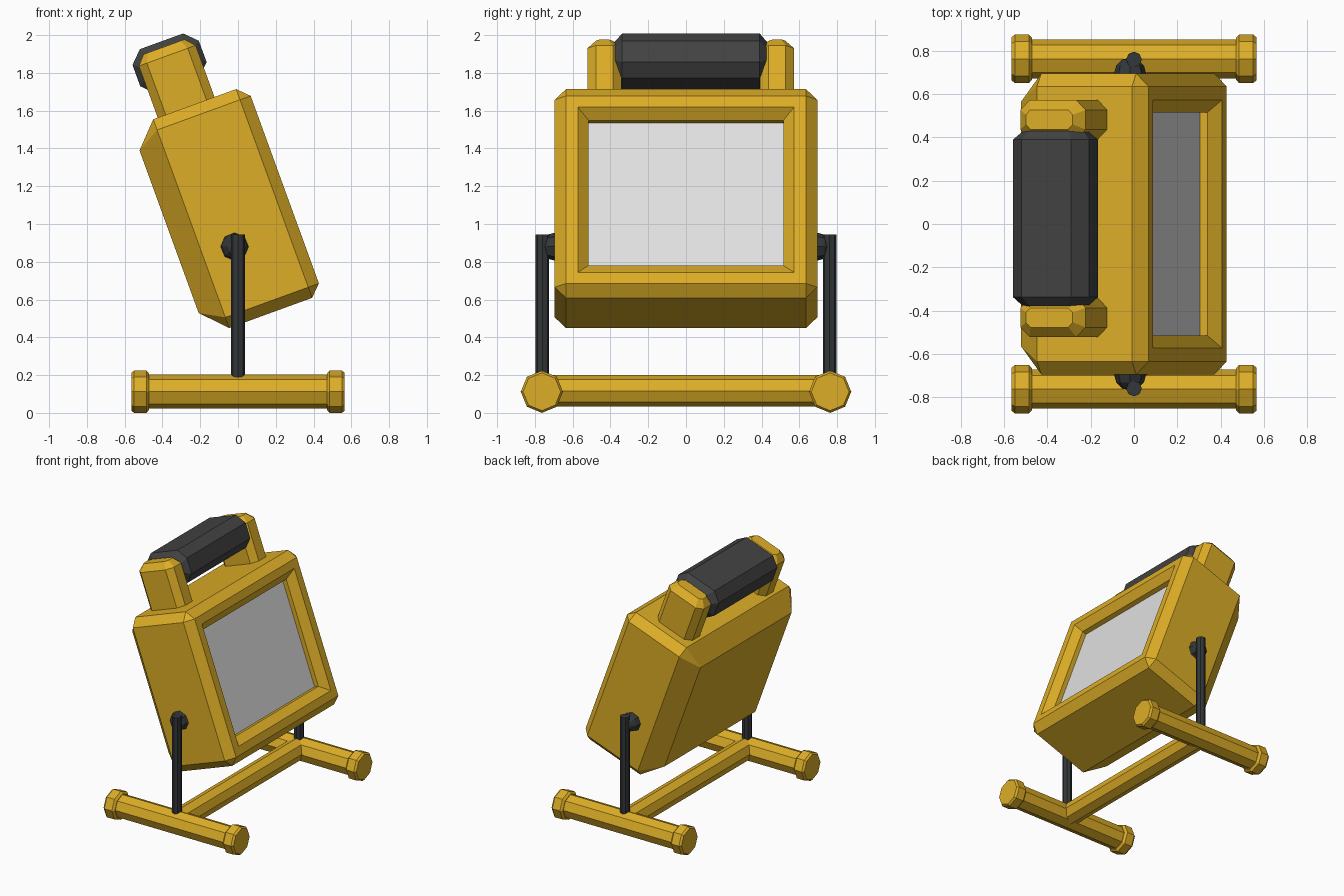
import bpy
import bmesh
from math import radians, pi, cos, sin
from mathutils import Matrix, Vector

cube = bpy.data.objects.get("Cube")
if cube:
    bpy.data.objects.remove(cube)

TILT = Matrix.Rotation(radians(-20), 4, 'Y')
FOOT_Y = 0.763
FOOT_Z = 0.112


def material(name, r, g, b):
    m = bpy.data.materials.new(name)
    m.use_nodes = True
    m.diffuse_color = (r, g, b, 1)
    node = next(n for n in m.node_tree.nodes if n.type == 'BSDF_PRINCIPLED')
    node.inputs["Base Color"].default_value = (r, g, b, 1)
    return m


YELLOW = material("yellow_paint", 0.72, 0.42, 0.02)
RUBBER = material("dark_rubber", 0.055, 0.055, 0.055)
STEEL = material("black_steel", 0.034, 0.038, 0.04)
LENS = material("pale_lens", 0.76, 0.76, 0.76)


def finish(bm, name, mat, matrix=None):
    bmesh.ops.remove_doubles(bm, verts=bm.verts, dist=0.0005)
    bmesh.ops.recalc_face_normals(bm, faces=bm.faces)
    me = bpy.data.meshes.new(name)
    bm.to_mesh(me)
    bm.free()
    me.materials.append(mat)
    ob = bpy.data.objects.new(name, me)
    if matrix:
        ob.matrix_world = matrix
    bpy.context.collection.objects.link(ob)
    return ob


def loft(name, mat, rings, matrix=None):
    """Skin a list of rings of equal length and cap both ends."""
    bm = bmesh.new()
    rows = [[bm.verts.new(p) for p in ring] for ring in rings]
    for low, high in zip(rows, rows[1:]):
        for i in range(len(low)):
            j = (i + 1) % len(low)
            bm.faces.new((low[i], low[j], high[j], high[i]))
    bm.faces.new(rows[0])
    bm.faces.new(rows[-1])
    return finish(bm, name, mat, matrix)


def cut_rect(axis, pos, u, v, hu, hv, cut):
    """Rectangle with cut corners, across the given axis."""
    pts = []
    for su, sv in ((1, 1), (-1, 1), (-1, -1), (1, -1)):
        a = (u + su * hu, v + sv * (hv - cut))
        b = (u + su * (hu - cut), v + sv * hv)
        pts += [a, b] if su * sv > 0 else [b, a]
    ring = []
    for p in pts:
        c = list(p)
        c.insert("xyz".index(axis), pos)
        ring.append(c)
    return ring


def bar(name, mat, axis, centre, profile):
    """Eight-sided turned bar; profile holds (position, radius) pairs."""
    rings = []
    for pos, r in profile:
        ring = []
        for i in range(8):
            t = i * pi / 4
            c = [r * cos(t), r * sin(t)]
            c.insert("xyz".index(axis), pos)
            ring.append(Vector(c) + Vector(centre))
        rings.append(ring)
    return loft(name, mat, rings)


# Lamp housing: tapered back, chamfered front, stepped recess
W, H, MID = 0.695, 0.588, 1.026
housing = [(-0.015, 0.13, 0), (0.11, 0, 0.06), (0.577, 0, 0.06), (0.637, 0.06, 0),
           (0.637, 0.122, 0), (0.585, 0.18, 0), (0.541, 0.18, 0)]
loft("lamp_housing", YELLOW,
     [cut_rect('x', a, 0, MID, W - d, H - d, c) for a, d, c in housing], TILT)
loft("lens", LENS,
     [cut_rect('x', a, 0, MID, W - 0.18, H - 0.18, 0) for a in (0.542, 0.55)], TILT)

# Carrying handle: two posts and a rubber grip
for side, y in (("left", 0.482), ("right", -0.432)):
    loft("handle_post_" + side, YELLOW,
         [cut_rect('z', b, 0.295, y, 0.16 - d, 0.09 - d, 0.045 - d / 2)
          for b, d in ((1.58, 0), (1.905, 0), (1.955, 0.045))], TILT)
loft("handle_grip", RUBBER,
     [cut_rect('y', y, 0.292, 1.862, 0.187 - d, 0.125 - d, 0.065 - d / 3)
      for y, d in ((-0.385, 0.045), (-0.338, 0), (0.39, 0), (0.435, 0.045))], TILT)

# Stand: feet with end caps, uprights and pivot knobs on both sides
for side, s in (("left", 1), ("right", -1)):
    foot = (0, s * FOOT_Y, FOOT_Z)
    bar("foot_bar_" + side, YELLOW, 'x', foot, [(-0.5, 0.09), (0.5, 0.09)])
    for end, e in (("front", 1), ("back", -1)):
        bar(f"foot_cap_{side}_{end}", YELLOW, 'x', foot,
            [(e * 0.47, 0.095), (e * 0.485, 0.112), (e * 0.55, 0.112), (e * 0.565, 0.1)])
    bar("upright_" + side, STEEL, 'z', (0, s * 0.76, 0), [(0.12, 0.036), (0.945, 0.036)])
    bm = bmesh.new()
    bmesh.ops.create_uvsphere(bm, u_segments=8, v_segments=6, radius=0.074)
    finish(bm, "pivot_knob_" + side, STEEL,
           Matrix.Translation((-0.018, s * 0.695, 0.88)) @ Matrix.Rotation(pi / 2, 4, 'X'))

bar("cross_bar", YELLOW, 'y', (0, 0, 0.117), [(-FOOT_Y, 0.083), (FOOT_Y, 0.083)])
